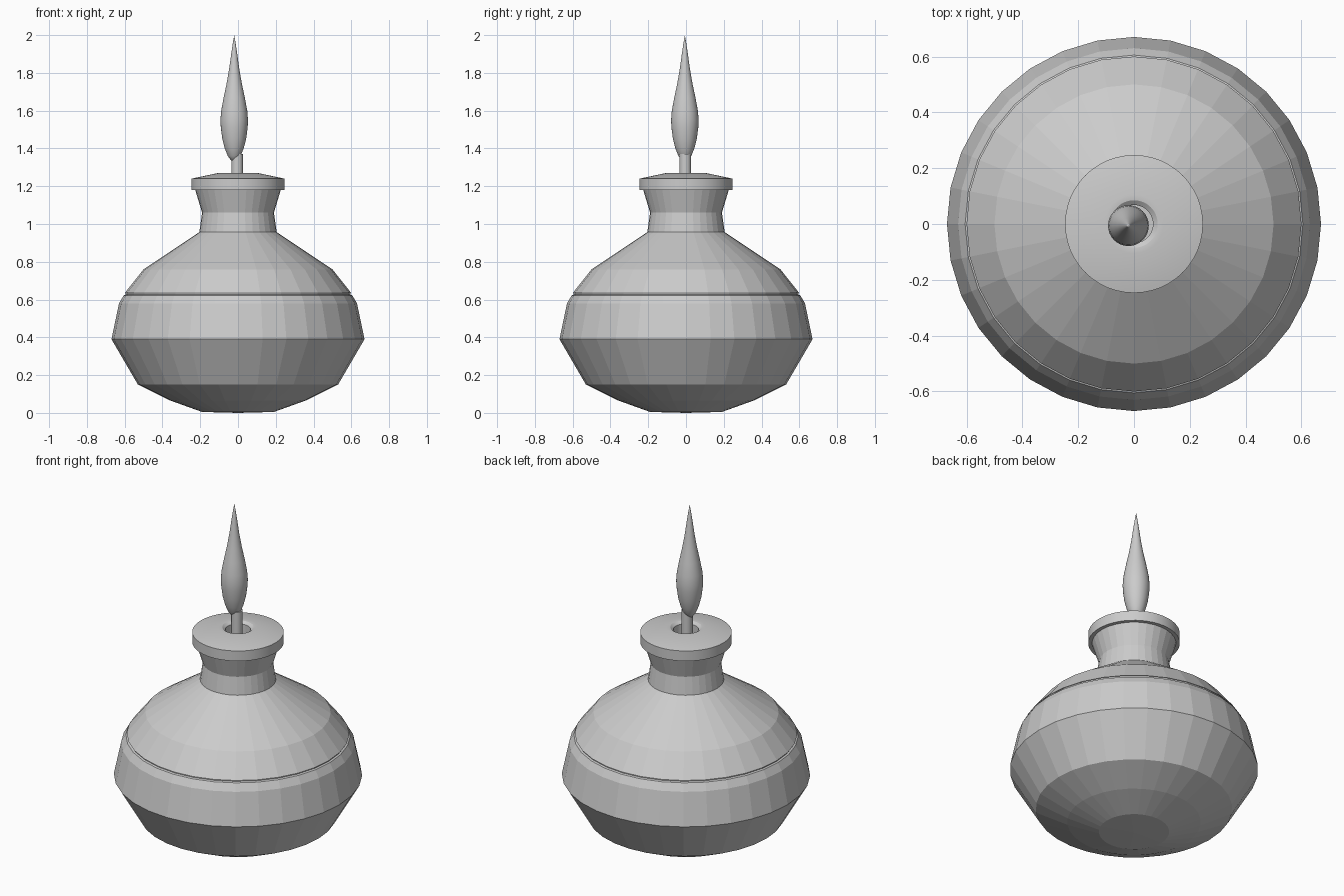
import bpy, math

if "Cube" in bpy.data.objects:
    bpy.data.objects.remove(bpy.data.objects["Cube"])


def lathe(name, profile, sides, center=(0, 0), smooth=None):
    """Revolve an (r, z) profile about a vertical axis; r = 0 makes a pole."""
    verts, faces, rings = [], [], []
    for r, z in profile:
        start = len(verts)
        n = 1 if r == 0 else sides
        for i in range(n):
            a = 2 * math.pi * i / sides
            verts.append((center[0] + r * math.cos(a), center[1] + r * math.sin(a), z))
        rings.append([start + i % n for i in range(sides)])
    for lo, hi in zip(rings, rings[1:]):
        for i in range(sides):
            j = (i + 1) % sides
            quad = [lo[i], lo[j], hi[j], hi[i]]
            faces.append(list(dict.fromkeys(quad)))
    mesh = bpy.data.meshes.new(name)
    mesh.from_pydata(verts, [], faces)
    obj = bpy.data.objects.new(name, mesh)
    bpy.context.collection.objects.link(obj)
    if smooth:
        bpy.ops.object.select_all(action='DESELECT')
        obj.select_set(True)
        bpy.context.view_layer.objects.active = obj
        bpy.ops.object.shade_smooth_by_angle(angle=math.radians(smooth))
    return obj


# Faceted pot with a small step where the shoulder meets the bowl
lathe("pot_body", [(0, 0), (0.19, 0.005), (0.36, 0.066), (0.53, 0.15), (0.67, 0.39),
                   (0.63, 0.58), (0.605, 0.622), (0.595, 0.626), (0.595, 0.634),
                   (0.60, 0.634), (0.50, 0.76), (0.20, 0.96), (0, 0.96)], 32)

# Waisted neck
lathe("neck", [(0, 0.955), (0.205, 0.955), (0.19, 1.06), (0.228, 1.185), (0, 1.185)], 32)

# Stopper cap with a recessed wick hole
lathe("cap", [(0, 1.18), (0.247, 1.18), (0.247, 1.24), (0.105, 1.27), (0.085, 1.268),
              (0.068, 1.255), (0.068, 1.19), (0, 1.19)], 48, smooth=30)

# Wick
lathe("wick", [(0, 1.185), (0.031, 1.185), (0.031, 1.37), (0, 1.37)],
      24, (-0.004, -0.004), smooth=30)

# Teardrop flame
lathe("flame", [(0, 1.33), (0.016, 1.335), (0.034, 1.36), (0.05, 1.40), (0.063, 1.45),
                (0.071, 1.51), (0.073, 1.55), (0.069, 1.60), (0.056, 1.67), (0.041, 1.74),
                (0.027, 1.82), (0.016, 1.90), (0.007, 1.96), (0, 2.0)],
      32, (-0.02, -0.006), smooth=60)
